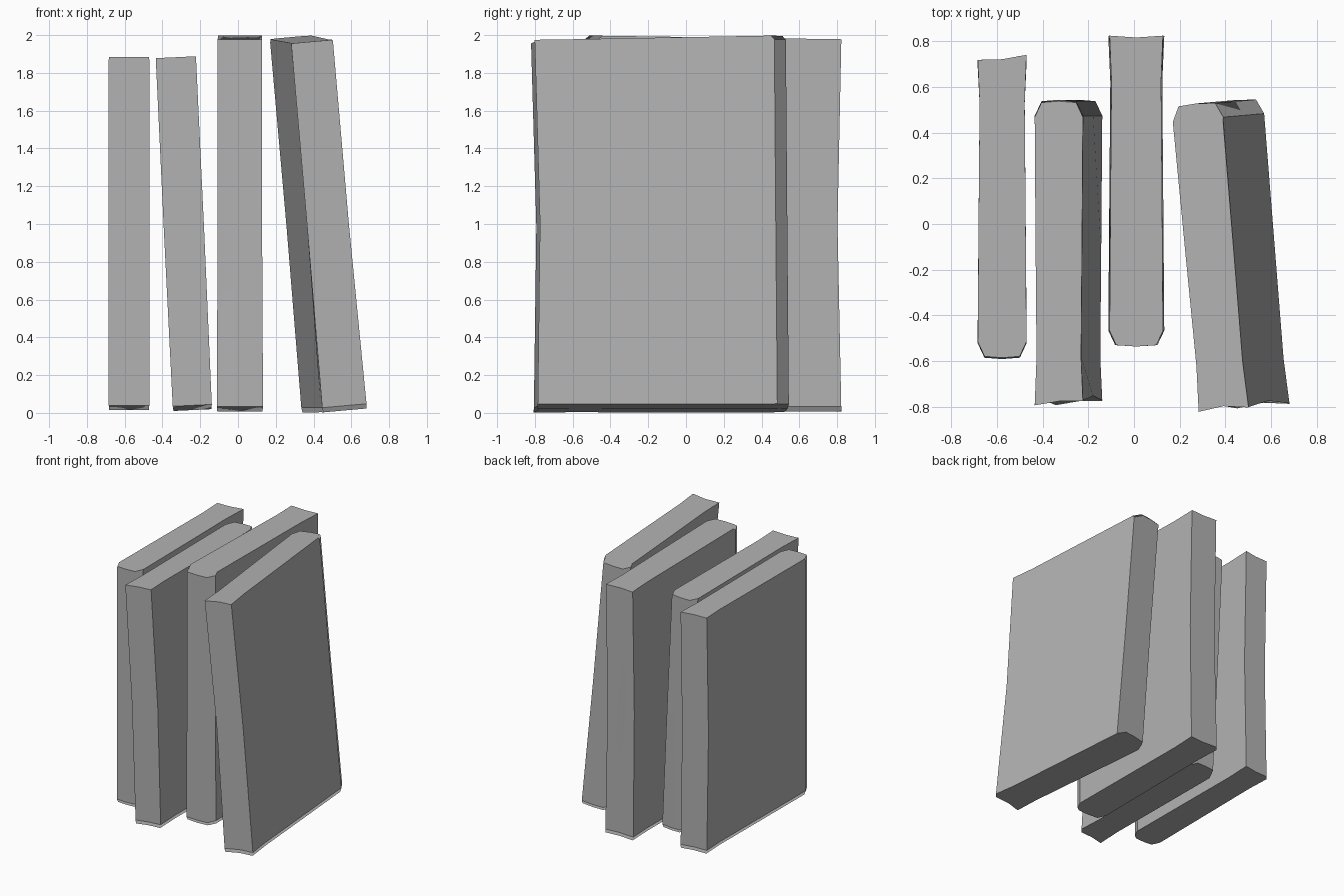
import bpy, bmesh
from math import radians
from mathutils import Matrix, Vector

if "Cube" in bpy.data.objects:
    bpy.data.objects.remove(bpy.data.objects["Cube"])

grey = bpy.data.materials.new("grey")
grey.diffuse_color = (0.45, 0.45, 0.45, 1)
grey.use_nodes = True
grey.node_tree.nodes["Principled BSDF"].inputs["Base Color"].default_value = grey.diffuse_color


def profile(w, length, spine_in, side_in, pinch, skew, hollow, spine_dir):
    """Outline of one book: chamfered spine, pinched covers, hollow page end."""
    h = w / 2 - side_in
    s, e = -length / 2 + spine_in, length / 2 - pinch
    right = [(h - 0.03, s + 0.006), (h, s + 0.07), (h - 0.004 - pinch * 0.4, 0),
             (h - 0.008 - pinch * 0.4, length / 2 - 0.2), (h, e)]
    left = [(-x, y) for x, y in reversed(right)]
    pts = right + [(0, e - hollow)] + left + [(0, s)]
    # skew the page end, then point the spine to the front or the back
    return [(x, -spine_dir * y + (skew * x / w if y > e - 0.1 else 0))
            for x, y in pts]


def book(name, base, w, length, height, spine_dir, lean=0, yaw=0, skew=0,
         tilt=0, bevel=0.006, flare=0, hollow=0.008):
    # levels: height, spine inset, cover inset, pinch
    levels = [(0, 0.01, 0.003 - flare, 0), (0.025, 0, -flare, 0.002),
              (height * 0.5, 0, 0, 0.022),
              (height - 0.02, 0, 0, 0.002), (height, bevel, 0.001, 0)]
    spine, pages = Vector((0, spine_dir, 0)), Vector((0, -spine_dir, 0))
    right, left = Vector((1, 0, 0)), Vector((-1, 0, 0))
    up, down = Vector((0, 0, 1)), Vector((0, 0, -1))
    # shading direction of each strip, so spine, covers and pages read as one face
    sides = [spine] + [right] * 3 + [pages] * 2 + [left] * 3 + [spine] * 3
    bm = bmesh.new()
    rings = []
    for i, (z, si, ci, pinch) in enumerate(levels):
        ring = []
        for x, y in profile(w, length, si, ci, pinch, skew, hollow, spine_dir):
            dz = tilt * spine_dir * y / length if i > 2 else 0
            ring.append(bm.verts.new((x, y, z + dz)))
        rings.append(ring)
    n = len(rings[0])
    shade = []
    for level, (a, b) in enumerate(zip(rings, rings[1:])):
        for i in range(n):
            j = (i + 1) % n
            quad = (a[i], a[j], b[j], b[i])
            bm.faces.new(quad if spine_dir < 0 else quad[::-1])
            if level == 0:
                shade.append(down)
            elif level == 3 and sides[i] is spine and bevel > 0.01:
                shade.append(up)
            else:
                shade.append(sides[i])
    bm.faces.new(rings[0][::-1] if spine_dir < 0 else rings[0])
    bm.faces.new(rings[-1] if spine_dir < 0 else rings[-1][::-1])
    shade += [down, up]
    # stand, lean and turn the book
    turn = (Matrix.Rotation(radians(yaw), 4, 'Z')
            @ Matrix.Rotation(radians(-lean), 4, 'Y'))
    bm.transform(Matrix.Translation(base) @ turn)
    for f in bm.faces:
        f.smooth = True
    mesh = bpy.data.meshes.new(name)
    bm.to_mesh(mesh)
    bm.free()
    normals = []
    for poly, direction in zip(mesh.polygons, shade):
        normals += [tuple(turn.to_3x3() @ direction)] * poly.loop_total
    mesh.normals_split_custom_set(normals)
    mesh.materials.append(grey)
    bpy.context.collection.objects.link(bpy.data.objects.new(name, mesh))


# spine_dir: -1 spine at the front, +1 spine at the back
book("book_left", (-0.577, 0.069, 0.015), 0.215, 1.32, 1.87, -1, skew=0.022)
book("book_leaning", (-0.241, -0.12, 0.015), 0.213, 1.327, 1.87, 1,
     lean=2.7, skew=0.02, flare=-0.003)
book("book_tall", (0.01, 0.144, 0.008), 0.235, 1.36, 1.98, -1,
     tilt=0.02, bevel=0.025, flare=0.005)
book("book_right", (0.507, -0.127, 0.013), 0.222, 1.345, 1.972, 1,
     lean=5.1, yaw=5, tilt=0.024, bevel=0.018, flare=0.007, hollow=0.015)
